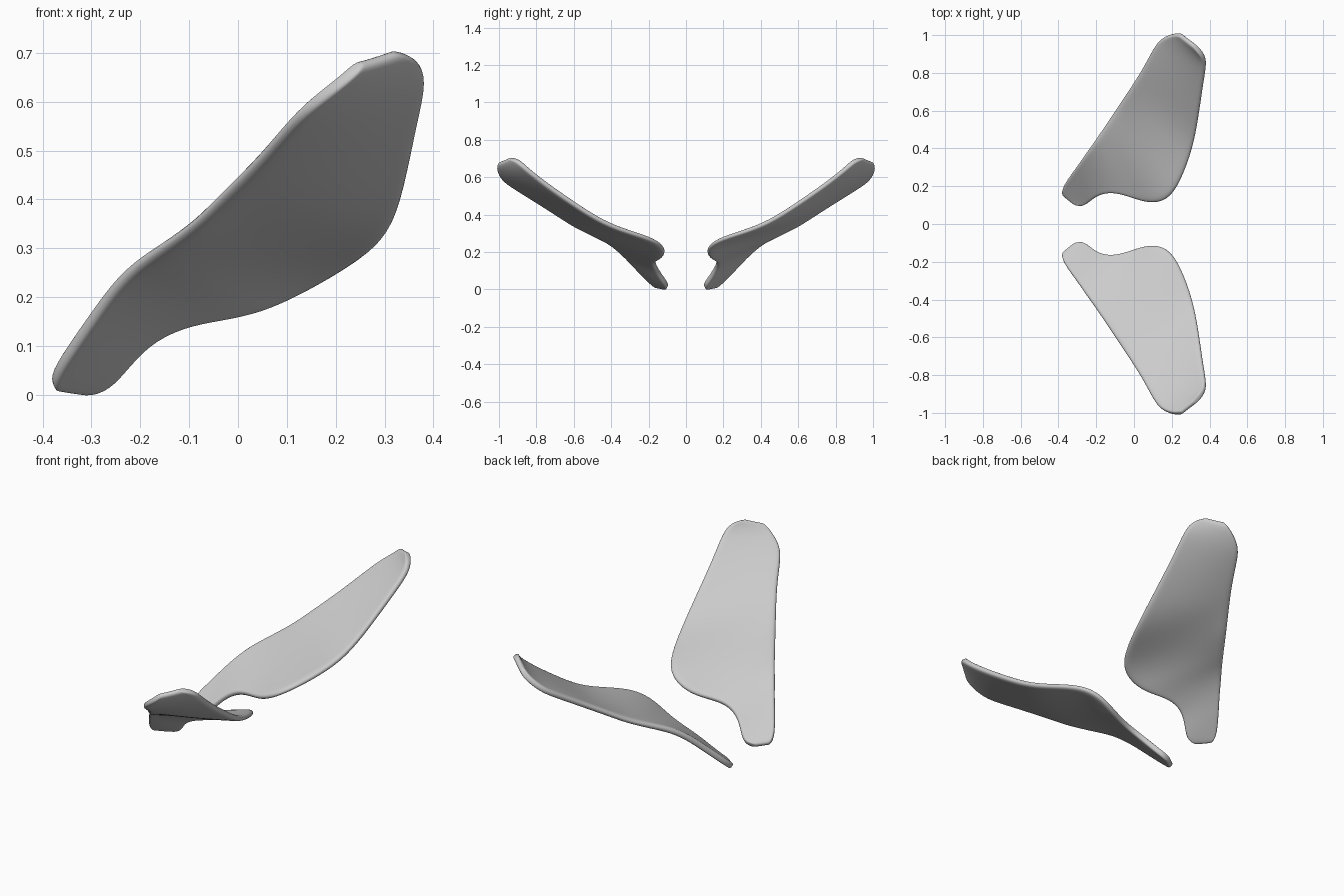
import bpy, bmesh
from mathutils import Vector

if "Cube" in bpy.data.objects:
    bpy.data.objects.remove(bpy.data.objects["Cube"])

mat = bpy.data.materials.new("light_grey")
mat.diffuse_color = (0.6, 0.6, 0.6, 1)
mat.use_nodes = True
mat.node_tree.nodes["Principled BSDF"].inputs["Base Color"].default_value = mat.diffuse_color

# Chord stations from root tab to wing tip: leading edge point, trailing edge point
ROWS = [
    ((-.375, .152, .012), (-.325, .108, .008)),
    ((-.385, .185, .035), (-.272, .092, .012)),
    ((-.335, .26, .11), (-.235, .118, .05)),
    ((-.29, .32, .175), (-.185, .158, .11)),
    ((-.25, .38, .23), (-.11, .17, .147)),
    ((-.21, .435, .268), (-.03, .148, .16)),
    ((-.17, .495, .295), (.05, .118, .175)),
    ((-.13, .555, .322), (.135, .108, .215)),
    ((-.09, .615, .352), (.21, .155, .258)),
    ((-.05, .675, .392), (.27, .28, .297)),
    ((0, .75, .442), (.32, .43, .348)),
    ((.05, .83, .492), (.347, .6, .46)),
    ((.1, .925, .55), (.367, .75, .565)),
    ((.14, .985, .59), (.386, .855, .65)),
    ((.215, 1.01, .645), (.365, .895, .692)),
    ((.25, 1.0, .68), (.32, .945, .703)),
]
COLS = [0, .1, .35, .65, .9, 1]


def wing(name, side):
    bm = bmesh.new()
    grid = []
    for lead, trail in ROWS:
        a, b = Vector(lead), Vector(trail)
        row = []
        for s in COLS:
            p = a.lerp(b, s)
            p.z -= .06 * s * (1 - s) * (a - b).length   # slight hollow
            row.append(bm.verts.new((p.x, p.y * side, p.z)))
        grid.append(row)
    for r0, r1 in zip(grid, grid[1:]):
        for i in range(len(COLS) - 1):
            f = bm.faces.new((r0[i], r0[i + 1], r1[i + 1], r1[i]))
            f.smooth = True
    bmesh.ops.recalc_face_normals(bm, faces=bm.faces)
    # normals of the sheet face upward
    if sum(f.normal.z for f in bm.faces) < 0:
        bmesh.ops.reverse_faces(bm, faces=bm.faces)
    me = bpy.data.meshes.new(name)
    bm.to_mesh(me)
    bm.free()
    me.materials.append(mat)
    ob = bpy.data.objects.new(name, me)
    bpy.context.collection.objects.link(ob)
    # thin shell with rounded rim
    sol = ob.modifiers.new("thickness", 'SOLIDIFY')
    sol.thickness = .03
    sol.offset = 0
    sub = ob.modifiers.new("smooth", 'SUBSURF')
    sub.levels = sub.render_levels = 2


wing("wing_back", 1)
wing("wing_front", -1)
